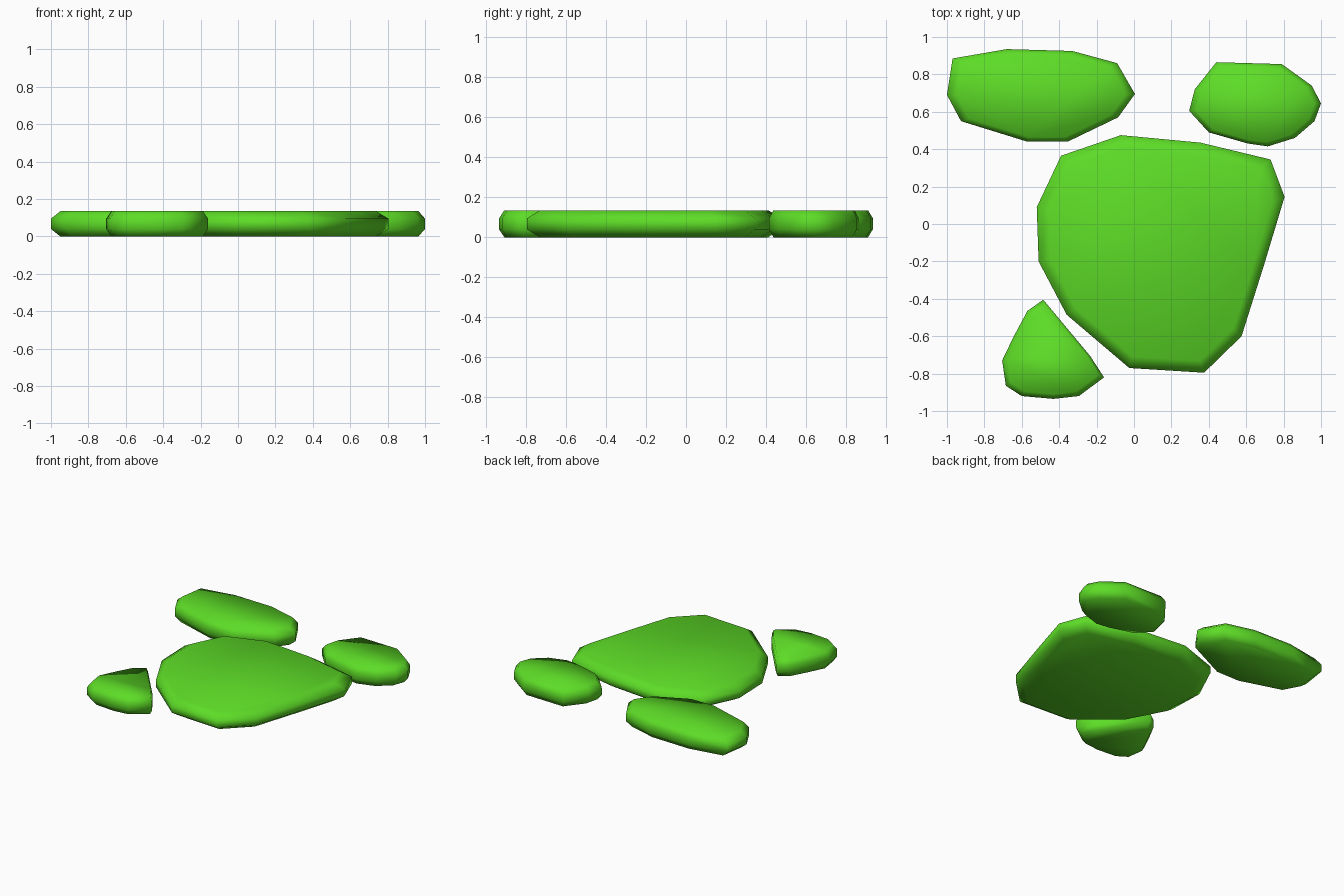
import bpy
import bmesh

green = bpy.data.materials.new("green")
green.diffuse_color = (0.11, 0.72, 0.02, 1)

# Ring heights and scale about the stone's middle: bevelled bottom, side, bevelled top
RINGS = [(0.0, 0.9), (0.04, 1.0), (0.095, 1.0), (0.135, 0.9)]


def stone(name, outline):
    xs, ys = zip(*outline)
    cx, cy = (min(xs) + max(xs)) / 2, (min(ys) + max(ys)) / 2
    bm = bmesh.new()
    rings = [[bm.verts.new((cx + (x - cx) * s, cy + (y - cy) * s, z)) for x, y in outline]
             for z, s in RINGS]
    n = len(outline)
    for low, high in zip(rings, rings[1:]):
        for i in range(n):
            j = (i + 1) % n
            bm.faces.new((low[i], low[j], high[j], high[i]))
    bm.faces.new(rings[0])
    bm.faces.new(rings[-1])
    bmesh.ops.recalc_face_normals(bm, faces=bm.faces)
    for f in bm.faces:
        f.smooth = True
    mesh = bpy.data.meshes.new(name)
    bm.to_mesh(mesh)
    bm.free()
    mesh.materials.append(green)
    bpy.context.collection.objects.link(bpy.data.objects.new(name, mesh))


# Large central stone
stone("large_stone", [
    (-0.39, 0.365), (-0.07, 0.475), (0.355, 0.435), (0.73, 0.345), (0.805, 0.145),
    (0.695, -0.22), (0.575, -0.6), (0.375, -0.795), (-0.025, -0.77), (-0.36, -0.485),
    (-0.51, -0.2), (-0.52, 0.09)])

# Long stone at the back left
stone("long_stone", [
    (-0.97, 0.885), (-0.68, 0.935), (-0.33, 0.925), (-0.09, 0.86), (0.005, 0.695),
    (-0.085, 0.57), (-0.355, 0.44), (-0.57, 0.44), (-0.925, 0.55), (-1.0, 0.69)])

# Rounded stone at the back right
stone("round_stone", [
    (0.44, 0.865), (0.79, 0.855), (0.95, 0.74), (1.0, 0.645), (0.965, 0.55),
    (0.86, 0.46), (0.715, 0.415), (0.61, 0.43), (0.4, 0.49), (0.295, 0.605), (0.325, 0.72)])

# Small wedge stone at the front left
stone("wedge_stone", [
    (-0.485, -0.405), (-0.57, -0.465), (-0.645, -0.605), (-0.705, -0.73), (-0.685, -0.865),
    (-0.6, -0.92), (-0.43, -0.935), (-0.295, -0.92), (-0.16, -0.82), (-0.235, -0.705)])
